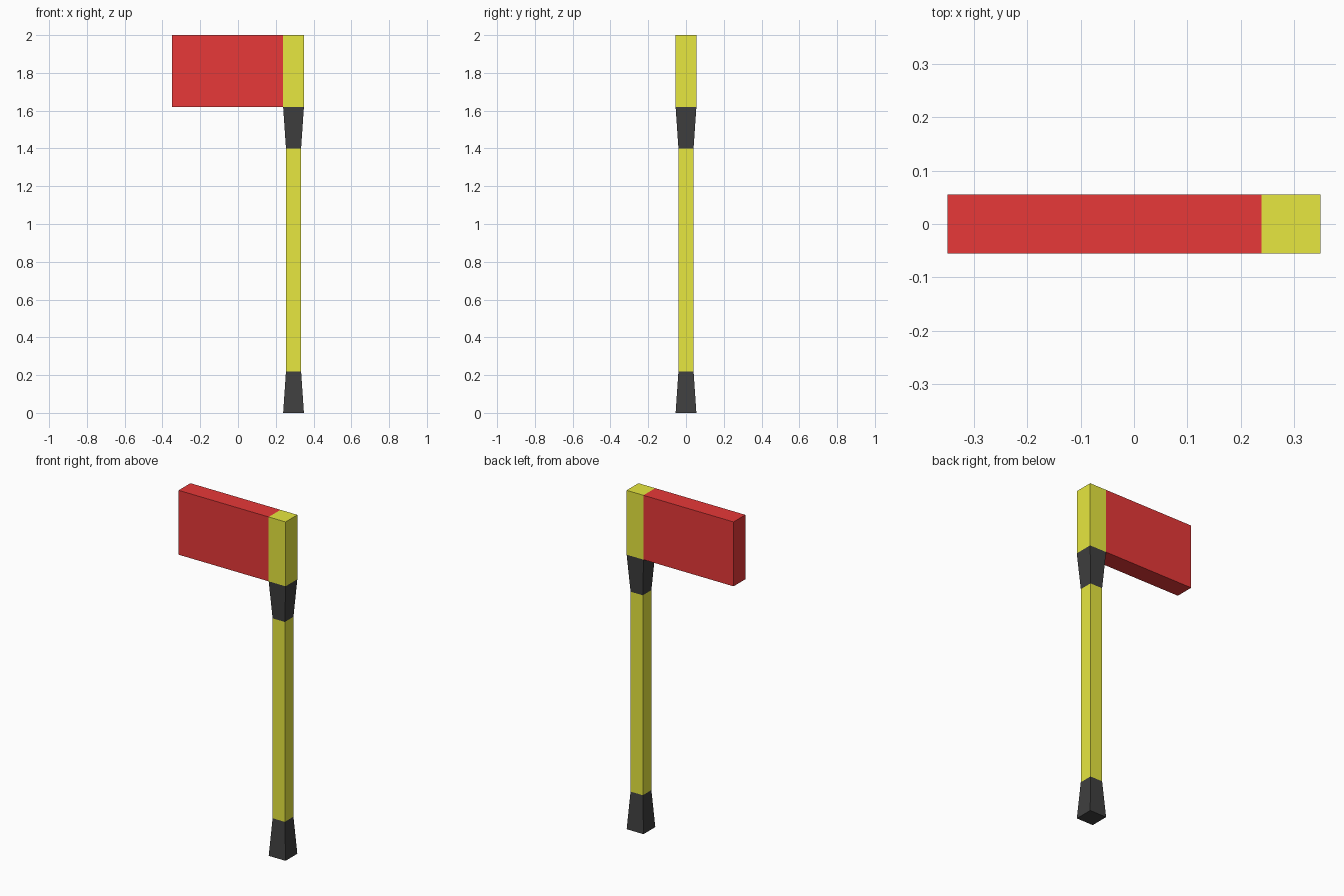
import bpy
import bmesh

if "Cube" in bpy.data.objects:
    bpy.data.objects.remove(bpy.data.objects["Cube"])

HANDLE_X = 0.294
WIDE, NARROW = 0.055, 0.04


def material(name, rgb):
    mat = bpy.data.materials.new(name)
    mat.diffuse_color = (*rgb, 1.0)
    mat.use_nodes = True
    mat.node_tree.nodes["Principled BSDF"].inputs["Base Color"].default_value = mat.diffuse_color
    return mat


RED = material("red_paint", (0.8, 0.04, 0.04))
YELLOW = material("yellow_paint", (0.8, 0.8, 0.05))
BLACK = material("black_rubber", (0.05, 0.05, 0.05))


def block(name, x, z0, z1, bottom, top, mat):
    """Four-sided block; bottom and top are (half width, half depth)."""
    bm = bmesh.new()
    bmesh.ops.create_cube(bm, size=2)
    for v in bm.verts:
        hx, hy = top if v.co.z > 0 else bottom
        v.co = (x + v.co.x * hx, v.co.y * hy, z1 if v.co.z > 0 else z0)
    mesh = bpy.data.meshes.new(name)
    bm.to_mesh(mesh)
    bm.free()
    mesh.materials.append(mat)
    obj = bpy.data.objects.new(name, mesh)
    bpy.context.collection.objects.link(obj)
    return obj


wide, narrow = (WIDE, WIDE), (NARROW, NARROW)

# Shaft, from flared foot to head
block("handle_foot", HANDLE_X, 0.0, 0.22, wide, narrow, BLACK)
block("handle_shaft", HANDLE_X, 0.22, 1.40, narrow, narrow, YELLOW)
block("head_collar", HANDLE_X, 1.40, 1.62, narrow, wide, BLACK)
block("head_socket", HANDLE_X, 1.62, 2.0, wide, wide, YELLOW)

# Flat head reaching out to the left of the socket
left, right = -0.349, HANDLE_X - WIDE
head = ((right - left) / 2, WIDE)
block("head_blade", (left + right) / 2, 1.62, 2.0, head, head, RED)
